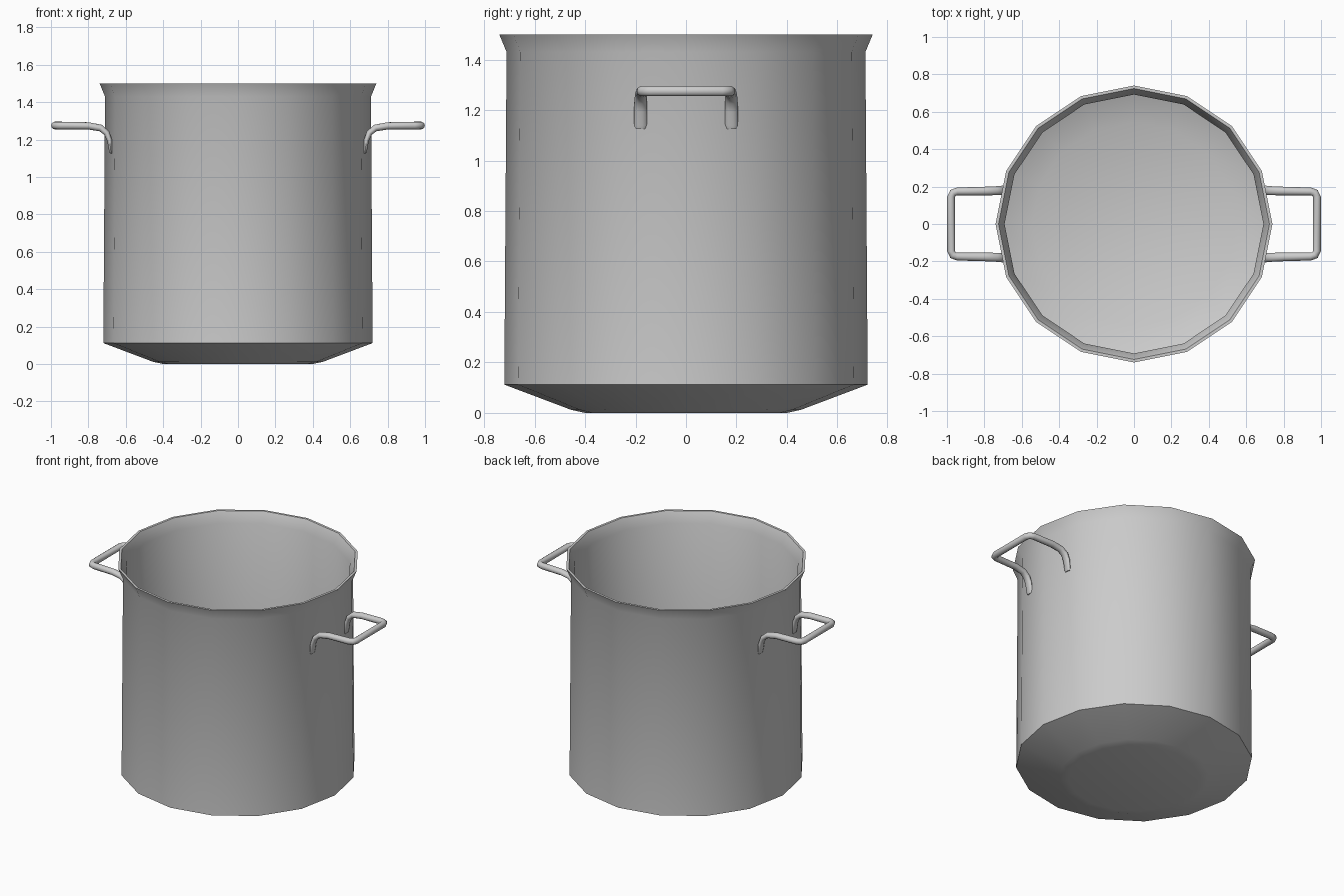
import bpy, bmesh
from math import sin, cos, pi
from mathutils import Vector

if "Cube" in bpy.data.objects:
    bpy.data.objects.remove(bpy.data.objects["Cube"])


def finish(bm, name, angle):
    bmesh.ops.remove_doubles(bm, verts=bm.verts, dist=1e-5)
    bmesh.ops.recalc_face_normals(bm, faces=bm.faces)
    me = bpy.data.meshes.new(name)
    bm.to_mesh(me)
    bm.free()
    ob = bpy.data.objects.new(name, me)
    bpy.context.collection.objects.link(ob)
    bpy.ops.object.select_all(action='DESELECT')
    bpy.context.view_layer.objects.active = ob
    ob.select_set(True)
    bpy.ops.object.shade_smooth_by_angle(angle=angle)
    return ob


def skin(bm, rings):
    # Bridge consecutive rings with quads and cap both ends
    n = len(rings[0])
    for a, b in zip(rings, rings[1:]):
        for i in range(n):
            j = (i + 1) % n
            bm.faces.new((a[i], a[j], b[j], b[i]))
    bm.faces.new(rings[0])
    bm.faces.new(rings[-1])


# Pot body: 16-sided lathe, outside bottom to rim to inside floor
def make_pot():
    profile = [(0.40, 0.0), (0.455, 0.012), (0.72, 0.112), (0.711, 1.43),
               (0.74, 1.5), (0.724, 1.5), (0.692, 1.43), (0.692, 0.125), (0.545, 0.065)]
    bm = bmesh.new()
    sides = 16
    skin(bm, [[bm.verts.new((r * cos(2 * pi * i / sides), r * sin(2 * pi * i / sides), z))
               for i in range(sides)] for r, z in profile])
    return finish(bm, "pot_body", 0.55)


# Handle: elliptical tube swept along a mirrored path
def make_handle(name, sx):
    # x, y, z, half width, half thickness
    half = [(0.678, 0.18, 1.125, 0.020, 0.006), (0.680, 0.18, 1.14, 0.026, 0.010),
            (0.686, 0.18, 1.195, 0.026, 0.014), (0.702, 0.18, 1.235, 0.025, 0.017),
            (0.735, 0.178, 1.262, 0.024, 0.019), (0.80, 0.176, 1.273, 0.023, 0.020),
            (0.945, 0.174, 1.275, 0.021, 0.021), (0.968, 0.166, 1.275, 0.021, 0.021),
            (0.978, 0.145, 1.275, 0.021, 0.021)]
    path = half + [(x, -y, z, w, t) for x, y, z, w, t in reversed(half)]
    pts = [Vector(p[:3]) for p in path]
    bm = bmesh.new()
    rings, normal, sides = [], Vector((-1, 0, 0)), 10
    for k, p in enumerate(pts):
        tan = (pts[min(k + 1, len(pts) - 1)] - pts[max(k - 1, 0)]).normalized()
        normal = (normal - tan * normal.dot(tan)).normalized()
        side = tan.cross(normal)
        w, t = path[k][3:]
        ring = []
        for i in range(sides):
            a = 2 * pi * i / sides
            v = p + side * w * cos(a) + normal * t * sin(a)
            ring.append(bm.verts.new((v.x * sx, v.y, v.z)))
        rings.append(ring)
    skin(bm, rings)
    return finish(bm, name, 1.1)


make_pot()
make_handle("right_handle", 1)
make_handle("left_handle", -1)
